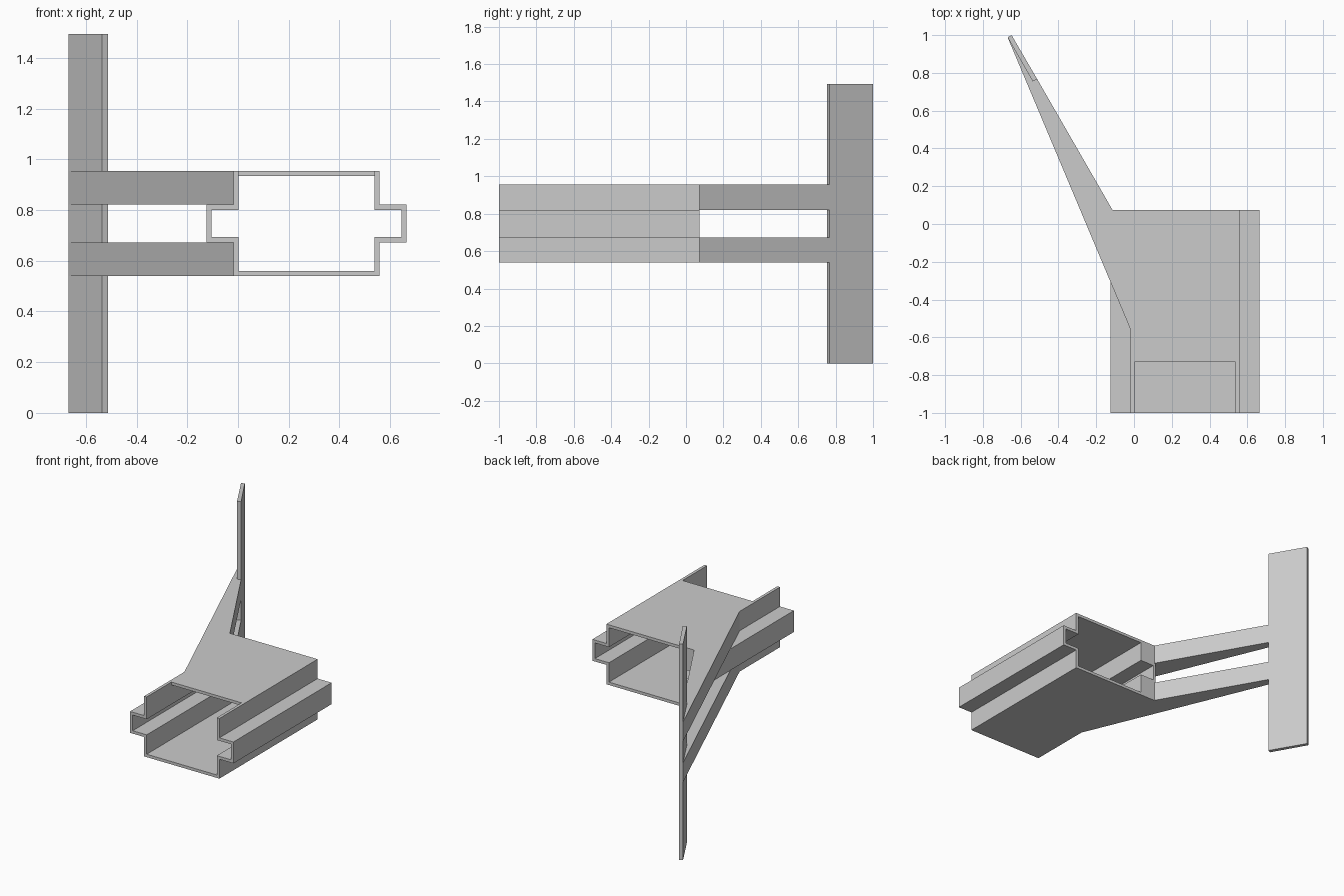
import bpy, bmesh
from mathutils import Vector

cube = bpy.data.objects.get("Cube")
if cube:
    bpy.data.objects.remove(cube, do_unlink=True)

grey = bpy.data.materials.new("plain grey")
grey.use_nodes = True
colour = (0.6, 0.6, 0.6, 1)
grey.diffuse_color = colour
grey.node_tree.nodes["Principled BSDF"].inputs["Base Color"].default_value = colour

MID_X, MID_Z = 0.27, 0.747       # centre of the duct section
FRONT, BACK, NOTCH = -1.0, 0.073, -0.73
HALF_W, HALF_H = 0.288, 0.208    # main section, outer
RIB_W, RIB_H = 0.395, 0.074      # side channels, outer
WALL = 0.02


def prism(name, points, offset):
    """Extrude a closed outline of 3D points along an offset."""
    bm = bmesh.new()
    face = bm.faces.new([bm.verts.new(p) for p in points])
    result = bmesh.ops.extrude_face_region(bm, geom=[face], use_keep_orig=True)
    moved = [v for v in result["geom"] if isinstance(v, bmesh.types.BMVert)]
    bmesh.ops.translate(bm, verts=moved, vec=Vector(offset))
    bmesh.ops.recalc_face_normals(bm, faces=bm.faces)
    mesh = bpy.data.meshes.new(name)
    bm.to_mesh(mesh)
    bm.free()
    mesh.materials.append(grey)
    obj = bpy.data.objects.new(name, mesh)
    bpy.context.collection.objects.link(obj)
    return obj


def half_outline(t):
    """Right side of the duct, top to bottom, moved inward by t."""
    w, h, rw, rh = HALF_W - t, HALF_H - t, RIB_W - t, RIB_H - t
    return [(w, h), (w, rh), (rw, rh), (rw, -rh), (w, -rh), (w, -h)]


def flip(points):
    return [(-x, z) for x, z in reversed(points)]


# Duct walls: open-topped section with a channel on each side
outer = half_outline(0)
inner = half_outline(WALL)
inner[0] = (HALF_W - WALL, HALF_H)
section = outer + flip(outer) + list(reversed(flip(inner))) + list(reversed(inner))
prism("duct_walls", [(MID_X + x, FRONT, MID_Z + z) for x, z in section],
      (0, BACK - FRONT, 0))

# Duct top, set back to leave the front notch
w = HALF_W - WALL
prism("duct_top",
      [(MID_X + x, y, MID_Z + HALF_H - WALL)
       for x, y in ((-w, NOTCH), (w, NOTCH), (w, BACK), (-w, BACK))],
      (0, 0, WALL))

# Tall upright plate, turned sixty degrees
plate = [(-0.648, 1.0), (-0.512, 0.766), (-0.536, 0.755), (-0.669, 0.988)]
prism("upright_plate", [(x, y, 0) for x, y in plate], (0, 0, 2 * MID_Z))

# Upper and lower tapered arms from the duct to the plate
wall_x = MID_X - HALF_W
arm = [(wall_x, -0.56), plate[3], plate[2], plate[1], (-0.113, BACK), (wall_x, BACK)]
for name, z in (("upper_arm", MID_Z + RIB_H), ("lower_arm", MID_Z - HALF_H)):
    prism(name, [(x, y, z) for x, y in arm], (0, 0, HALF_H - RIB_H))
